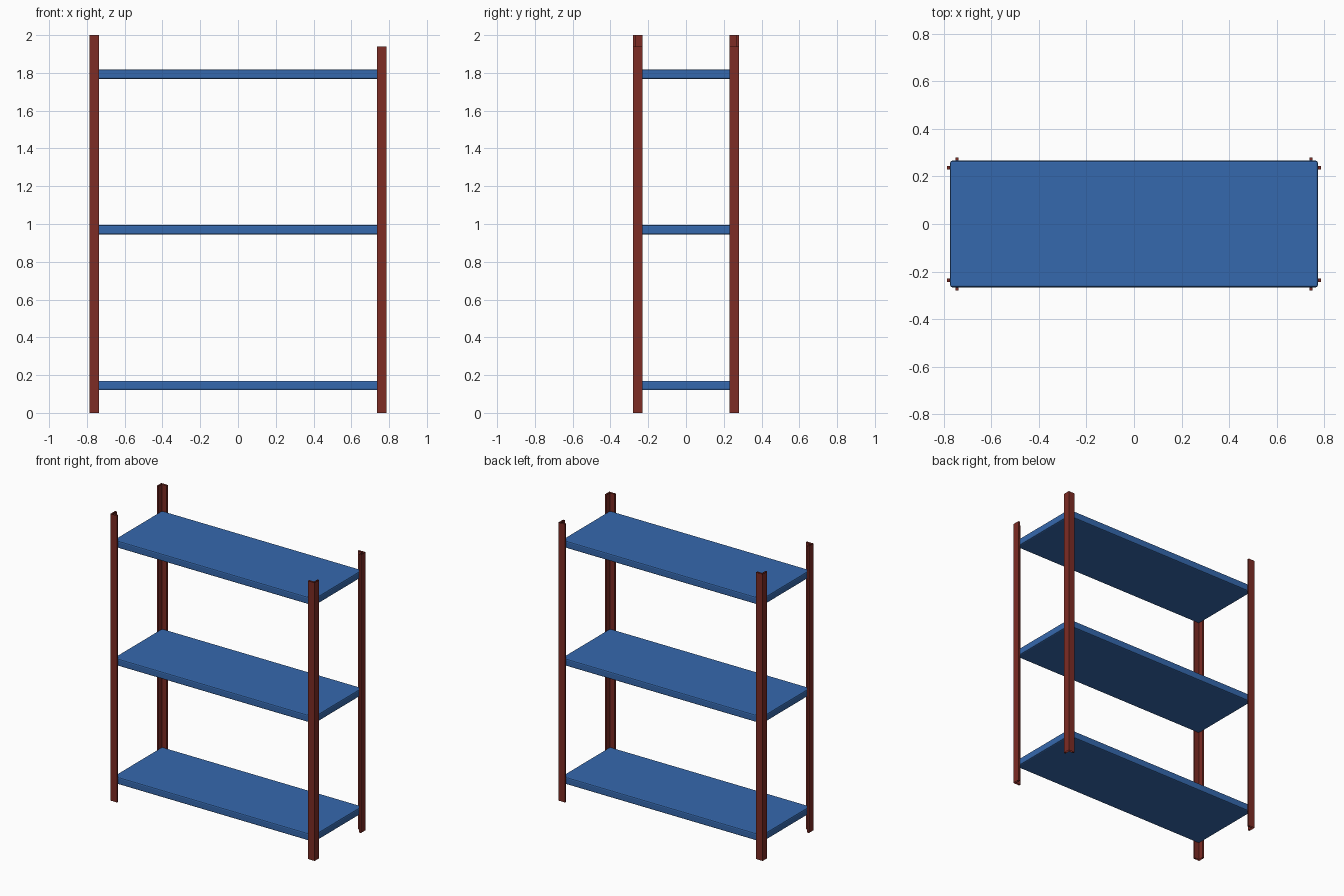
import bpy, bmesh

old = bpy.data.objects.get("Cube")
if old:
    bpy.data.objects.remove(old, do_unlink=True)


def make_material(name, rgb):
    mat = bpy.data.materials.new(name)
    mat.use_nodes = True
    mat.diffuse_color = (*rgb, 1)
    mat.node_tree.nodes["Principled BSDF"].inputs["Base Color"].default_value = (*rgb, 1)
    return mat


blue = make_material("shelf blue", (0.036, 0.14, 0.42))
red = make_material("post red", (0.205, 0.025, 0.018))


def add_object(name, bm, mat):
    bmesh.ops.recalc_face_normals(bm, faces=bm.faces)
    mesh = bpy.data.meshes.new(name)
    bm.to_mesh(mesh)
    bm.free()
    mesh.materials.append(mat)
    obj = bpy.data.objects.new(name, mesh)
    bpy.context.collection.objects.link(obj)
    return obj


# Shelf boards with softly rounded edges
SHELF_SIZE = (1.546, 0.532, 0.05)
for name, z in (("lower_shelf", 0.145), ("middle_shelf", 0.97), ("upper_shelf", 1.792)):
    bm = bmesh.new()
    bmesh.ops.create_cube(bm, size=1)
    bmesh.ops.scale(bm, vec=SHELF_SIZE, verts=bm.verts)
    shelf = add_object(name, bm, blue)
    shelf.location.z = z
    bevel = shelf.modifiers.new("rounded edges", "BEVEL")
    bevel.width = 0.008
    bevel.segments = 2

# Corner posts: folded angle section, open at the ends apart from the flange tips
OUT_X, OUT_Y, FLANGE, THICK = 0.787, 0.28, 0.05, 0.013
PROFILE = [(0, 0), (FLANGE - THICK, 0), (FLANGE, 0), (FLANGE, THICK),
           (FLANGE - THICK, THICK), (THICK, THICK), (THICK, FLANGE - THICK),
           (THICK, FLANGE), (0, FLANGE), (0, FLANGE - THICK)]
TIPS = ((1, 2, 3, 4), (6, 7, 8, 9))

for side, sx, height in (("right", -1, 2.0), ("left", 1, 1.94)):
    for end, sy in (("front", -1), ("back", 1)):
        bm = bmesh.new()
        rings = [[bm.verts.new((sx * (OUT_X - u), sy * (OUT_Y - v), z)) for u, v in PROFILE]
                 for z in (0, height)]
        low, high = rings
        for i in range(len(PROFILE)):
            j = (i + 1) % len(PROFILE)
            bm.faces.new((low[i], low[j], high[j], high[i]))
        for ring in rings:
            for tip in TIPS:
                bm.faces.new([ring[k] for k in tip])
        add_object(f"{end}_{side}_post", bm, red)
